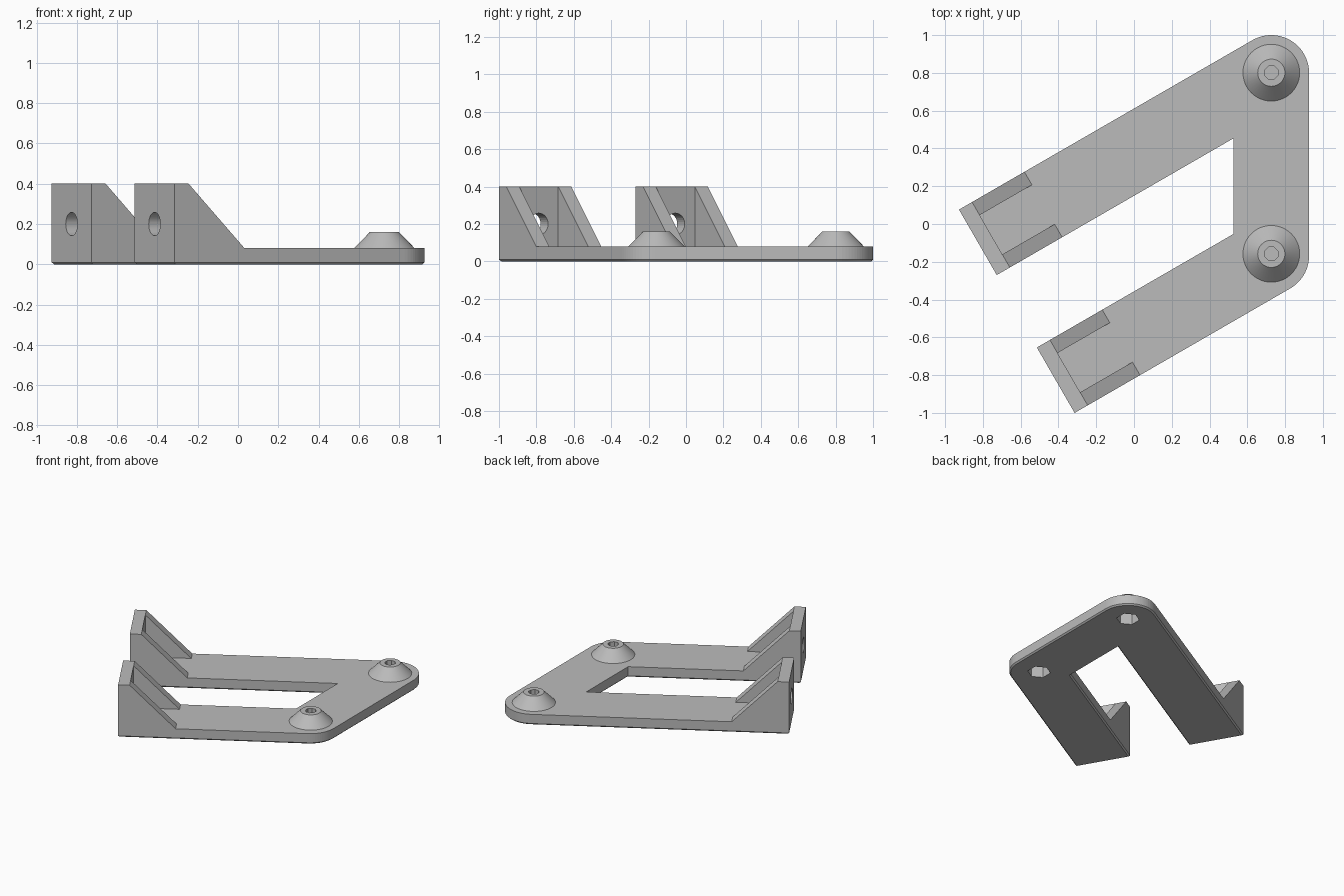
import bpy, bmesh, math
from mathutils import Vector, Matrix

cube = bpy.data.objects.get("Cube")
if cube:
    bpy.data.objects.remove(cube, do_unlink=True)

grey = bpy.data.materials.new("light grey")
grey.use_nodes = True
colour = (0.5, 0.5, 0.5, 1)
grey.diffuse_color = colour
grey.node_tree.nodes["Principled BSDF"].inputs["Base Color"].default_value = colour

# Shared dimensions
ANGLE = math.radians(30)
ALONG = Vector((math.cos(ANGLE), math.sin(ANGLE), 0))
ACROSS = Vector((-ALONG.y, ALONG.x, 0))
HALF, WALL, RIB_END = 0.2, 0.08, 0.4
RIB_IN = HALF - WALL
DECK, TOP, CHAMFER = 0.08, 0.4, 0.01
BACK = Vector((0.727, 0.8, 0))
FRONT = Vector((0.727, -0.168, 0))
BACK_END = BACK - ALONG * 1.794
FRONT_END = FRONT - ALONG * 1.318
BOSSES = {"back": Vector((0.727, 0.801, 0)), "front": Vector((0.727, -0.158, 0))}


def make_object(name, bm):
    mesh = bpy.data.meshes.new(name)
    bm.to_mesh(mesh)
    bm.free()
    mesh.materials.append(grey)
    obj = bpy.data.objects.new(name, mesh)
    bpy.context.collection.objects.link(obj)
    return obj


def make_cone(name, centre, r1, r2, depth, sides, turn=None):
    bm = bmesh.new()
    matrix = Matrix.Translation(centre) @ (turn or Matrix())
    bmesh.ops.create_cone(bm, cap_ends=True, segments=sides, radius1=r1,
                          radius2=r2, depth=depth, matrix=matrix)
    return make_object(name, bm)


def cut(target, cutter):
    cutter.hide_render = True
    mod = target.modifiers.new("cut", "BOOLEAN")
    mod.operation = "DIFFERENCE"
    mod.solver = "EXACT"
    mod.object = cutter
    bpy.context.view_layer.objects.active = target
    bpy.ops.object.modifier_apply(modifier=mod.name)


def on_arm(end, t, s, z=0.0):
    return end + ALONG * t + ACROSS * s + Vector((0, 0, z))


def arc(centre, start, stop, steps):
    angles = [math.radians(start + (stop - start) * i / steps) for i in range(steps + 1)]
    return [centre + Vector((math.cos(a), math.sin(a), 0)) * HALF for a in angles]


def footprint(end, inner):
    """Path round an arm end, outside the bracket or along its inner side."""
    if inner:
        half = [(RIB_END, HALF), (RIB_END, RIB_IN), (WALL, RIB_IN)]
    else:
        half = [(RIB_END, HALF), (0, HALF)]
    path = half + [(t, -s) for t, s in reversed(half)]
    return [on_arm(end, t, s) for t, s in path]


def outline(inner):
    slope = math.tan(ANGLE)
    drop = HALF / math.cos(ANGLE)
    corners = [BACK + Vector((-HALF, -drop - HALF * slope, 0)),
               FRONT + Vector((-HALF, drop - HALF * slope, 0))]
    return (arc(FRONT, -60, 0, 12) + arc(BACK, 0, 120, 24) + footprint(BACK_END, inner)
            + corners + footprint(FRONT_END, inner))


# Base plate with two arms
bm = bmesh.new()


def face(points):
    return bm.faces.new([bm.verts.new(p) for p in points])


def lift(points, z):
    return [p + Vector((0, 0, z)) for p in points]


edge = outline(False)
face(lift(outline(True), DECK))
bottom = face(reversed(lift(edge, CHAMFER)))
for p, q in zip(edge, edge[1:] + edge[:1]):
    face(lift([p, q], CHAMFER) + lift([q, p], DECK))

# Upright end brackets with sloping side ribs
for end in (BACK_END, FRONT_END):
    def pt(t, s, z):
        return on_arm(end, t, s, z)
    for side in (1, -1):
        o, i = HALF * side, RIB_IN * side
        face([pt(0, o, DECK), pt(RIB_END, o, DECK), pt(WALL, o, TOP), pt(0, o, TOP)])
        face([pt(RIB_END, o, DECK), pt(RIB_END, i, DECK), pt(WALL, i, TOP), pt(WALL, o, TOP)])
        face([pt(RIB_END, i, DECK), pt(WALL, i, DECK), pt(WALL, i, TOP)])
    for t, s in ((0, HALF), (WALL, RIB_IN)):
        face([pt(t, s, DECK), pt(t, -s, DECK), pt(t, -s, TOP), pt(t, s, TOP)])
    face([pt(0, HALF, TOP), pt(0, -HALF, TOP), pt(WALL, -HALF, TOP),
          pt(WALL, -RIB_IN, TOP), pt(WALL, RIB_IN, TOP), pt(WALL, HALF, TOP)])

bmesh.ops.remove_doubles(bm, verts=bm.verts[:], dist=0.0005)
bmesh.ops.recalc_face_normals(bm, faces=bm.faces[:])

# Chamfered lower rim
bmesh.ops.inset_region(bm, faces=[bottom], thickness=CHAMFER, use_even_offset=True)
for v in bottom.verts:
    v.co.z = 0
plate = make_object("bracket_plate", bm)

# Screw holes through the end walls
turn = Matrix.Rotation(ANGLE, 4, "Z") @ Matrix.Rotation(math.pi / 2, 4, "Y")
for end in (BACK_END, FRONT_END):
    drill = make_cone("wall_hole_cutter", on_arm(end, WALL / 2, 0, 0.2), 0.058, 0.058, 0.2, 32, turn)
    cut(plate, drill)
    bpy.data.objects.remove(drill, do_unlink=True)

# Conical bosses with a screw hole above and a hexagonal nut pocket below
for name, centre in BOSSES.items():
    boss = make_cone(name + "_boss", centre + Vector((0, 0, 0.115)), 0.16, 0.072, 0.09, 48)
    hole = make_cone("screw_hole_cutter", centre + Vector((0, 0, 0.16)), 0.038, 0.038, 0.1, 8,
                     Matrix.Rotation(math.pi / 8, 4, "Z"))
    pocket = make_cone("nut_pocket_cutter", centre, 0.08, 0.08, 0.2, 6)
    cut(boss, hole)
    cut(boss, pocket)
    cut(plate, pocket)
    for helper in (hole, pocket):
        bpy.data.objects.remove(helper, do_unlink=True)
    bpy.ops.object.select_all(action="DESELECT")
    boss.select_set(True)
    bpy.context.view_layer.objects.active = boss
    bpy.ops.object.shade_smooth_by_angle(angle=math.radians(25))
    boss.select_set(False)
